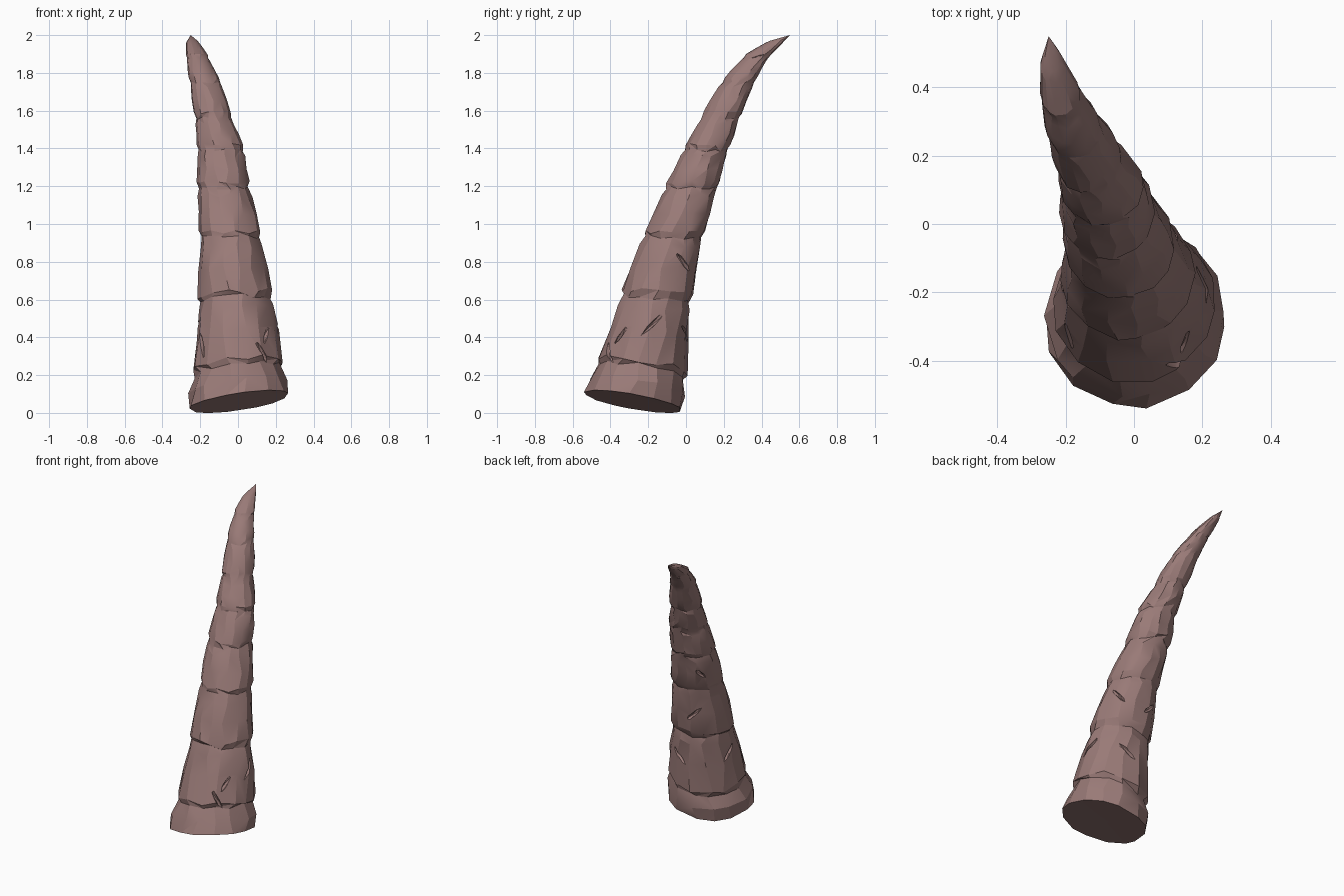
import bpy, bmesh, math, random
from mathutils import Matrix, Vector

random.seed(7)
cube = bpy.data.objects.get("Cube")
if cube:
    bpy.data.objects.remove(cube, do_unlink=True)

horn_brown = bpy.data.materials.new("dusty_rose_horn")
horn_brown.use_nodes = True
colour = (0.32, 0.195, 0.185, 1)
horn_brown.diffuse_color = colour
horn_brown.node_tree.nodes["Principled BSDF"].inputs["Base Color"].default_value = colour

# Outline of the horn: height, x low, x high, y low, y high
OUTLINE = [
    (0.00, -0.265, 0.28, -0.56, -0.02), (0.10, -0.255, 0.275, -0.545, -0.005),
    (0.20, -0.24, 0.25, -0.50, 0.0), (0.40, -0.215, 0.215, -0.415, 0.005),
    (0.60, -0.21, 0.18, -0.35, 0.03), (0.80, -0.205, 0.145, -0.285, 0.06),
    (0.95, -0.20, 0.12, -0.22, 0.095), (1.20, -0.215, 0.06, -0.11, 0.17),
    (1.40, -0.215, 0.03, -0.01, 0.225), (1.55, -0.225, -0.03, 0.07, 0.28),
    (1.70, -0.25, -0.07, 0.155, 0.34), (1.80, -0.262, -0.115, 0.225, 0.385),
    (1.90, -0.275, -0.165, 0.32, 0.455), (1.96, -0.275, -0.205, 0.42, 0.515),
    (2.00, -0.26, -0.235, 0.51, 0.55),
]
SIDES = 14
JOINTS = [0.06, 0.22, 0.60, 0.93, 1.19, 1.39, 1.56, 1.75, 1.88, 1.97]


def section(z):
    """Centre and half sizes of the horizontal slice at height z."""
    z = min(max(z, 0), 2)
    for a, b in zip(OUTLINE, OUTLINE[1:]):
        if z <= b[0]:
            f = (z - a[0]) / (b[0] - a[0])
            x0, x1, y0, y1 = (p + (q - p) * f for p, q in zip(a[1:], b[1:]))
            return (x0 + x1) / 2, (y0 + y1) / 2, (x1 - x0) / 2, (y1 - y0) / 2


def surface(angle, z, scale=1.0):
    cx, cy, rx, ry = section(z)
    return Vector((cx + rx * scale * math.cos(angle), cy + ry * scale * math.sin(angle), z))


def ring(bm, z, scale, rough, twist):
    """Uneven ring whose tilt fades away above the base."""
    tilt = max(0.0, 1 - z / 0.9)
    verts = []
    for i in range(SIDES):
        a = math.tau * i / SIDES + twist + random.uniform(-0.1, 0.1)
        h = z + tilt * (0.042 * math.cos(a) - 0.05 * math.sin(a))
        h += random.uniform(-0.25, 0.25) * rough
        s = scale + random.uniform(-0.035, 0.025)
        verts.append(bm.verts.new(surface(a, min(h, 2.0), s)))
    return verts


# Horn: stacked growth segments, each pinched at its lower joint
bm = bmesh.new()
rings = []
for n, (low, high) in enumerate(zip(JOINTS, JOINTS[1:])):
    span = high - low
    twist = random.uniform(-0.1, 0.1)
    if n == 0:
        steps = [(0, 1.0), (0.5, 1.02)]
    else:
        steps = [(0, 0.95), (min(0.2, 0.03 / span), 1.03), (0.5, 1.03), (0.85, 1.0)]
    for f, scale in steps:
        rough = 0.0 if n == 0 and f == 0 else min(0.07, span * 0.18)
        rings.append(ring(bm, low + span * f, scale, rough, twist))
rings.append(ring(bm, 1.97, 0.95, 0, 0))

for lower, upper in zip(rings, rings[1:]):
    for i in range(SIDES):
        j = (i + 1) % SIDES
        a, b, c, d = lower[i], lower[j], upper[j], upper[i]
        if random.random() < 0.5:
            bm.faces.new((a, b, c))
            bm.faces.new((a, c, d))
        else:
            bm.faces.new((a, b, d))
            bm.faces.new((b, c, d))

# Pointed tip and rough broken underside
tip = bm.verts.new((-0.25, 0.55, 2.0))
cx, cy, rx, ry = section(0.06)
under = bm.verts.new((cx, cy, 0.065))
for i in range(SIDES):
    j = (i + 1) % SIDES
    bm.faces.new((rings[-1][i], rings[-1][j], tip))
    bm.faces.new((rings[0][j], rings[0][i], under))
bmesh.ops.recalc_face_normals(bm, faces=bm.faces)
mesh = bpy.data.meshes.new("horn")
bm.to_mesh(mesh)
bm.free()
mesh.materials.append(horn_brown)
horn = bpy.data.objects.new("horn", mesh)
bpy.context.collection.objects.link(horn)

# Gouges: slim spindles cut into the surface at angle, height, lean, length
GOUGES = [(-1.0, 0.33, 0.5, 0.09), (-0.75, 0.42, -0.6, 0.08), (-2.6, 0.36, 0.5, 0.10),
          (0.1, 0.48, -0.8, 0.10), (3.0, 0.45, -0.7, 0.09), (1.3, 0.42, 0.9, 0.10),
          (1.9, 0.75, -0.8, 0.08), (0.6, 0.80, 0.7, 0.08), (2.4, 1.06, 0.8, 0.06)]
bm = bmesh.new()
for angle, z, lean, length in GOUGES:
    out = Vector((math.cos(angle), math.sin(angle), 0))
    place = (Matrix.Translation(surface(angle, z, 1.02)) @ Matrix.Rotation(lean, 4, out)
             @ Matrix.Rotation(angle, 4, 'Z') @ Matrix.Diagonal((0.028, 0.014, length, 1)))
    bmesh.ops.create_icosphere(bm, subdivisions=1, radius=1, matrix=place)
cut_mesh = bpy.data.meshes.new("gouge_cutter")
bm.to_mesh(cut_mesh)
bm.free()
cut_mesh.materials.append(horn_brown)
cutter = bpy.data.objects.new("gouge_cutter", cut_mesh)
cutter.hide_render = True
bpy.context.collection.objects.link(cutter)

carve = horn.modifiers.new("gouges", 'BOOLEAN')
carve.operation = 'DIFFERENCE'
carve.solver = 'EXACT'
carve.object = cutter
graph = bpy.context.evaluated_depsgraph_get()
carved = bpy.data.meshes.new_from_object(horn.evaluated_get(graph))
horn.modifiers.clear()
horn.data = carved
bpy.data.objects.remove(cutter, do_unlink=True)

# Softened facets with crisp ridges
bpy.ops.object.select_all(action='DESELECT')
horn.select_set(True)
bpy.context.view_layer.objects.active = horn
bpy.ops.object.shade_smooth_by_angle(angle=math.radians(20))
